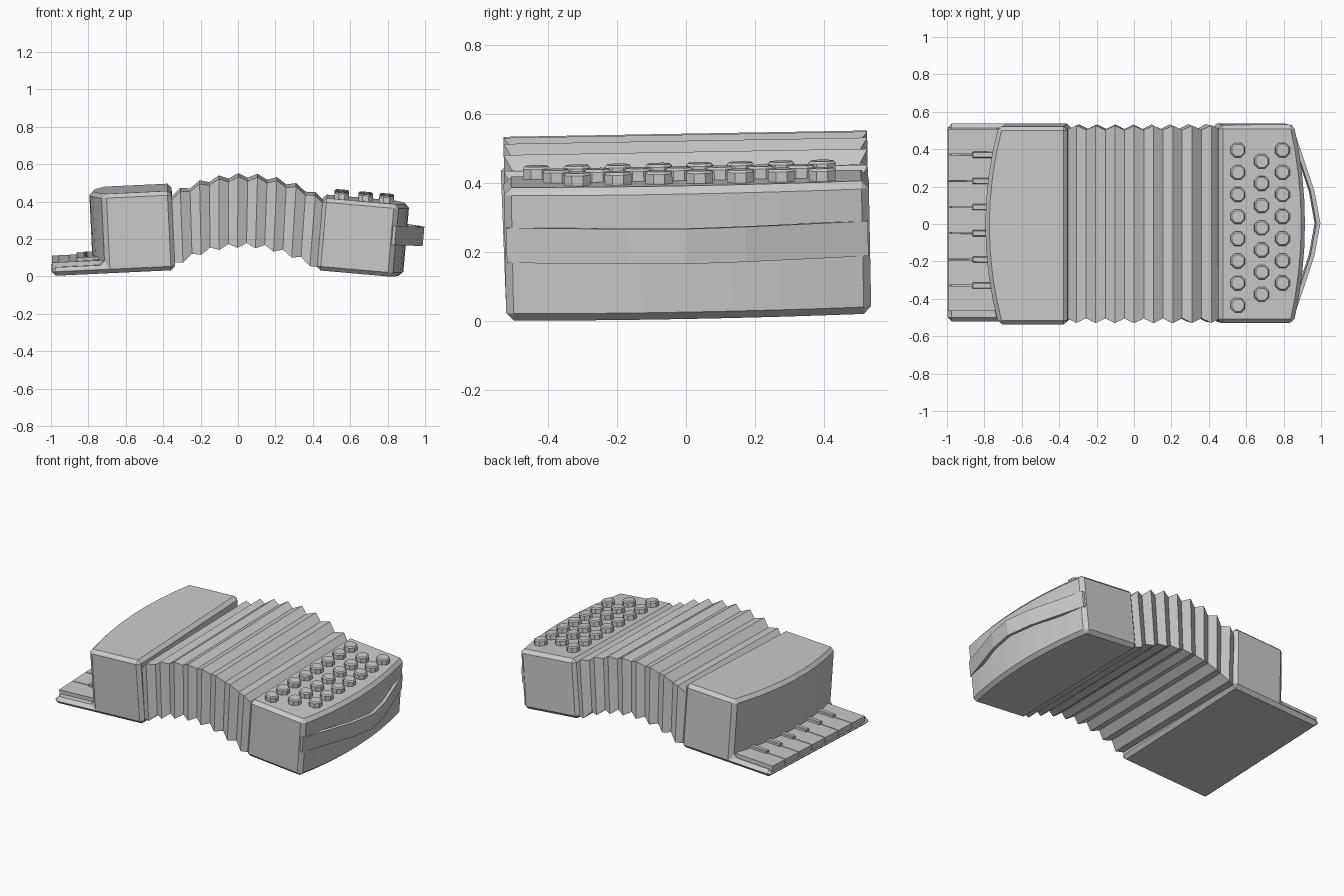
import bpy, bmesh
from math import radians, cos, sin, pi
from mathutils import Matrix, Vector

if "Cube" in bpy.data.objects:
    bpy.data.objects.remove(bpy.data.objects["Cube"])

W = 0.53  # half depth of the instrument


def pose(x, z, tilt, lean):
    return (Matrix.Translation((x, 0, z)) @ Matrix.Rotation(radians(tilt), 4, 'X')
            @ Matrix.Rotation(radians(lean), 4, 'Y'))


def finish(name, bm, mat, bevel=0.0):
    bmesh.ops.recalc_face_normals(bm, faces=bm.faces)
    me = bpy.data.meshes.new(name)
    bm.to_mesh(me)
    bm.free()
    ob = bpy.data.objects.new(name, me)
    bpy.context.collection.objects.link(ob)
    ob.matrix_world = mat
    if bevel:
        m = ob.modifiers.new("edge_bevel", 'BEVEL')
        m.width, m.segments = bevel, 1
        m.limit_method, m.angle_limit = 'ANGLE', radians(30)
    return ob


def prism(name, pts, z0, z1, mat, bevel=0.0):
    bm = bmesh.new()
    lo = [bm.verts.new((x, y, z0)) for x, y in pts]
    hi = [bm.verts.new((x, y, z1)) for x, y in pts]
    bm.faces.new(lo)
    bm.faces.new(hi)
    n = len(pts)
    for i in range(n):
        j = (i + 1) % n
        bm.faces.new((lo[i], lo[j], hi[j], hi[i]))
    return finish(name, bm, mat, bevel)


def rect(x0, x1, y0, y1):
    return [(x0, y0), (x1, y0), (x1, y1), (x0, y1)]


def bow(x_end, x_mid, n=8):
    ys = [-W + 2 * W * i / n for i in range(n + 1)]
    return [(x_mid + (x_end - x_mid) * (y / W) ** 2, y) for y in ys]


LEFT = pose(-0.335, 0.065, 2.2, -2.7)
RIGHT = pose(0.42, 0.055, 1.1, 5.0)
MIDDLE = pose(0, 0, 1.0, 0)

# Keyboard body: bowed case with a ledge for the keys
H1, H2 = 0.045, 0.425
bm = bmesh.new()
arc = bow(-0.37, -0.44)
low = [bm.verts.new((x, y, H1)) for x, y in arc]
top = [bm.verts.new((x, y, H2)) for x, y in arc]
q0, q1 = [[bm.verts.new((-0.66, s * W, z)) for s in (-1, 1)] for z in (0, H1)]
b0, b2 = [[bm.verts.new((0, s * W, z)) for s in (-1, 1)] for z in (0, H2)]
bm.faces.new((q0[0], q0[1], b0[1], b0[0]))
bm.faces.new((q0[0], q0[1], q1[1], q1[0]))
bm.faces.new((b0[0], b0[1], b2[1], b2[0]))
bm.faces.new([q1[0], *low, q1[1]])
bm.faces.new([b2[0], *top, b2[1]])
for s, e in ((0, 0), (1, -1)):
    bm.faces.new((q0[s], b0[s], b2[s], top[e], low[e], q1[s]))
for i in range(len(arc) - 1):
    bm.faces.new((low[i], low[i + 1], top[i + 1], top[i]))
finish("keyboard_body", bm, LEFT, 0.022)

# Piano keys
for i in range(7):
    y = -0.475 + 0.14 * i
    prism(f"white_key_{i + 1}", rect(-0.655, -0.36, y + 0.003, y + 0.137), 0.03, 0.07, LEFT)
    if i:
        prism(f"black_key_{i}", rect(-0.525, -0.39, y - 0.016, y + 0.016), 0.06, 0.087, LEFT, 0.004)

# Bass body
prism("bass_body", bow(0.405, 0.465) + [(0, W), (0, -W)], 0, 0.388, RIGHT, 0.022)

# Bass buttons in three staggered rows
for row, (x, y0, count) in enumerate(((0.101, 0.395, 8), (0.229, 0.335, 7), (0.341, 0.395, 7))):
    for i in range(count):
        y = y0 - 0.1185 * i
        ring = [(x + 0.042 * cos(pi / 8 + k * pi / 4), y + 0.042 * sin(pi / 8 + k * pi / 4))
                for k in range(8)]
        ob = prism(f"bass_button_{row + 1}_{i + 1}", ring, 0.37, 0.424, RIGHT, 0.007)
        ob.modifiers[0].angle_limit = radians(60)

# Hand strap bulging off the bass side
half = [(0.405, 0.525), (0.465, 0.35), (0.525, 0.17), (0.556, 0.0)]
outer = [(x, -y) for x, y in half] + half[-2::-1]
inner = [(x - 0.022, y) for x, y in reversed(outer)]
prism("hand_strap", outer + inner, 0.17, 0.272, RIGHT)

# Bellows: zigzag sections along an arch
bm = bmesh.new()
rings = []
FOLDS = 8
for i in range(2 * FOLDS + 1):
    t = i / (2 * FOLDS)
    x = -0.35 + 0.80 * t
    z = 0.365 - 0.73 * (x - 0.03) ** 2
    a = radians(-2.7 + 7.7 * t)
    d = 0.0 if i % 2 else 0.024
    h, w = 0.19 - d, W - 0.002 - d
    up = Vector((sin(a), 0, cos(a))) * h
    c = Vector((x, 0, z))
    rings.append([bm.verts.new(c + up * v + Vector((0, w * u, 0)))
                  for u, v in ((-1, -1), (1, -1), (1, 1), (-1, 1))])
for r, s in zip(rings, rings[1:]):
    for k in range(4):
        j = (k + 1) % 4
        bm.faces.new((r[k], r[j], s[j], s[k]))
bm.faces.new(rings[0])
bm.faces.new(rings[-1])
finish("bellows", bm, MIDDLE)

# Stand the model on the ground and centre it
bpy.context.view_layer.update()
deps = bpy.context.evaluated_depsgraph_get()
pts = []
for ob in bpy.data.objects:
    ev = ob.evaluated_get(deps)
    pts += [ob.matrix_world @ v.co for v in ev.data.vertices]
mn = [min(p[k] for p in pts) for k in range(3)]
mx = [max(p[k] for p in pts) for k in range(3)]
shift = Matrix.Translation((-(mn[0] + mx[0]) / 2, -(mn[1] + mx[1]) / 2, -mn[2]))
for ob in bpy.data.objects:
    ob.matrix_world = shift @ ob.matrix_world
